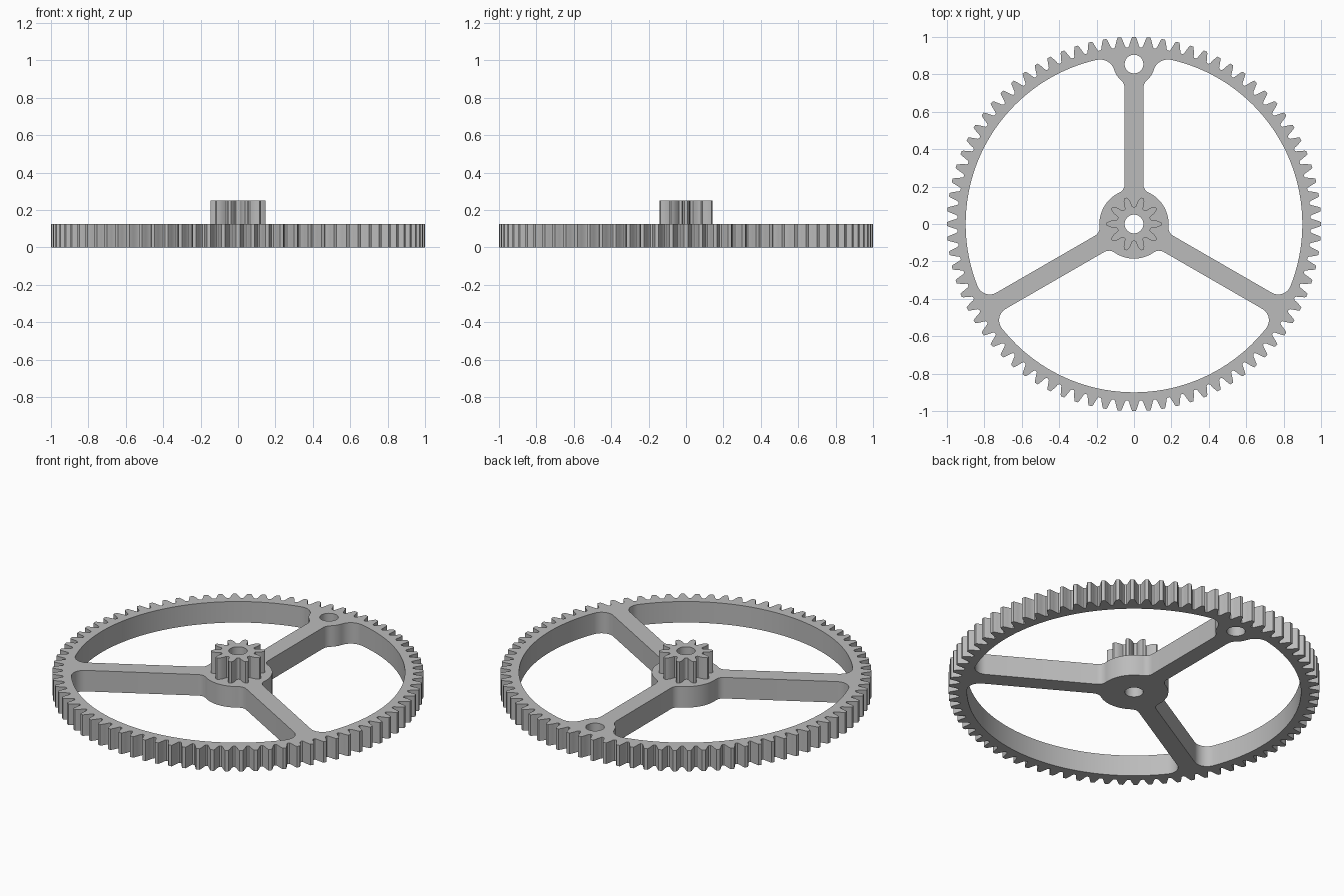
import bpy, bmesh
from math import pi, sin, cos, sqrt, radians
from mathutils import Vector, Matrix

if "Cube" in bpy.data.objects:
    bpy.data.objects.remove(bpy.data.objects["Cube"])

steel = bpy.data.materials.new("grey_metal")
GREY = (0.5, 0.5, 0.5, 1)
steel.diffuse_color = GREY
steel.use_nodes = True
steel.node_tree.nodes["Principled BSDF"].inputs["Base Color"].default_value = GREY

HUB, RIM, HALF, BORE = 0.185, 0.9, 0.05, 0.05     # radii and half spoke width
BOSS, BOSS_AT = 0.11, Vector((0, 0.855))
MODULE = 2 / 82                                   # tooth size shared by both gears


def circle(centre, r, n=48):
    return [centre + Vector((cos(2 * pi * i / n), sin(2 * pi * i / n))) * r for i in range(n)]


def arc(centre, r, start, end, n):
    """Short arc around centre between the directions of two points."""
    a = (start - centre).normalized()
    turn = a.angle_signed((end - centre).normalized())   # clockwise positive
    return [centre + Matrix.Rotation(-turn * i / n, 2) @ a * r for i in range(n + 1)]


def gear_outline(teeth, profile):
    """profile: (addendum in modules, half tooth width as share of the pitch), root to tip."""
    side = [(MODULE * (teeth / 2 + a), w) for a, w in profile]
    points = []
    for t in range(teeth):
        for r, w in [(r, -w) for r, w in side] + [(r, w) for r, w in reversed(side)]:
            a = 2 * pi * (t + w) / teeth
            points.append(Vector((cos(a), sin(a))) * r)
    return points


def spoke_side(boss):
    """Edge on the +x side of an upright spoke, from hub to rim, with fillets."""
    zero, f = Vector((0, 0)), 0.05
    c = Vector((HALF + f, sqrt((HUB + f) ** 2 - (HALF + f) ** 2)))
    path = arc(c, f, zero, Vector((HALF, c.y)), 8)
    if boss:
        f, g = 0.06, 0.08
        c = Vector((HALF + f, BOSS_AT.y - sqrt((BOSS + f) ** 2 - (HALF + f) ** 2)))
        y = ((RIM - g) ** 2 + BOSS_AT.y ** 2 - (BOSS + g) ** 2) / (2 * BOSS_AT.y)
        d = Vector((sqrt((RIM - g) ** 2 - y * y), y))
        path += arc(c, f, Vector((HALF, c.y)), BOSS_AT, 8)
        path += arc(BOSS_AT, BOSS, c, d, 6)[1:-1]
        path += arc(d, g, BOSS_AT, d * 2, 12)
    else:
        f = 0.07
        c = Vector((HALF + f, sqrt((RIM - f) ** 2 - (HALF + f) ** 2)))
        path += arc(c, f, Vector((HALF, c.y)), c * 2, 12)
    return path


def window(angle, boss_first, boss_last):
    """Opening between the spoke at angle and the next one clockwise."""
    first = [Matrix.Rotation(angle, 2) @ p for p in spoke_side(boss_first)]
    last = [Matrix.Rotation(angle - radians(120), 2) @ Vector((-p.x, p.y))
            for p in spoke_side(boss_last)]
    zero = Vector((0, 0))
    rim = arc(zero, RIM, first[-1], last[-1], 40)[1:-1]
    hub = arc(zero, HUB, last[0], first[0], 16)[1:-1]
    return first + rim + last[::-1] + hub


def plate(name, loops, bottom, top):
    """Solid plate from an outline and its holes."""
    curve = bpy.data.curves.new(name + "_outline", "CURVE")
    curve.dimensions = "2D"
    curve.fill_mode = "BOTH"
    curve.extrude = (top - bottom) / 2
    for loop in loops:
        spline = curve.splines.new("POLY")
        spline.points.add(len(loop) - 1)
        for point, p in zip(spline.points, loop):
            point.co = (p.x, p.y, 0, 1)
        spline.use_cyclic_u = True
    helper = bpy.data.objects.new(name + "_outline", curve)
    bpy.context.scene.collection.objects.link(helper)
    bpy.context.view_layer.update()
    mesh = bpy.data.meshes.new_from_object(
        helper.evaluated_get(bpy.context.evaluated_depsgraph_get()))
    bpy.data.objects.remove(helper)
    bm = bmesh.new()
    bm.from_mesh(mesh)
    bmesh.ops.remove_doubles(bm, verts=bm.verts, dist=0.00005)
    bmesh.ops.recalc_face_normals(bm, faces=bm.faces)
    bmesh.ops.translate(bm, verts=bm.verts, vec=(0, 0, (bottom + top) / 2))
    bm.to_mesh(mesh)
    bm.free()
    mesh.name = name
    mesh.materials.clear()
    mesh.materials.append(steel)
    obj = bpy.data.objects.new(name, mesh)
    bpy.context.scene.collection.objects.link(obj)
    bpy.ops.object.select_all(action="DESELECT")
    obj.select_set(True)
    bpy.context.view_layer.objects.active = obj
    bpy.ops.object.shade_smooth_by_angle(angle=radians(25))
    return obj


origin = Vector((0, 0))

# Large toothed wheel with three spokes, hub bore and a boss hole in the rim
wheel_teeth = gear_outline(80, [(-1.25, 0.43), (-1.0, 0.36), (0, 0.25), (0.6, 0.18), (1, 0.12)])
windows = [window(0, True, False),
           window(radians(-120), False, False),
           window(radians(-240), False, True)]
plate("spoked_wheel", [wheel_teeth, circle(origin, BORE), circle(BOSS_AT, BORE)] + windows,
      0, 0.125)

# Small pinion on top of the hub
pinion_teeth = gear_outline(10, [(-1.25, 0.42), (-1.1, 0.34), (-0.6, 0.29), (0, 0.24),
                                 (0.5, 0.17), (1, 0.08)])
plate("pinion", [pinion_teeth, circle(origin, BORE)], 0.125, 0.252)
